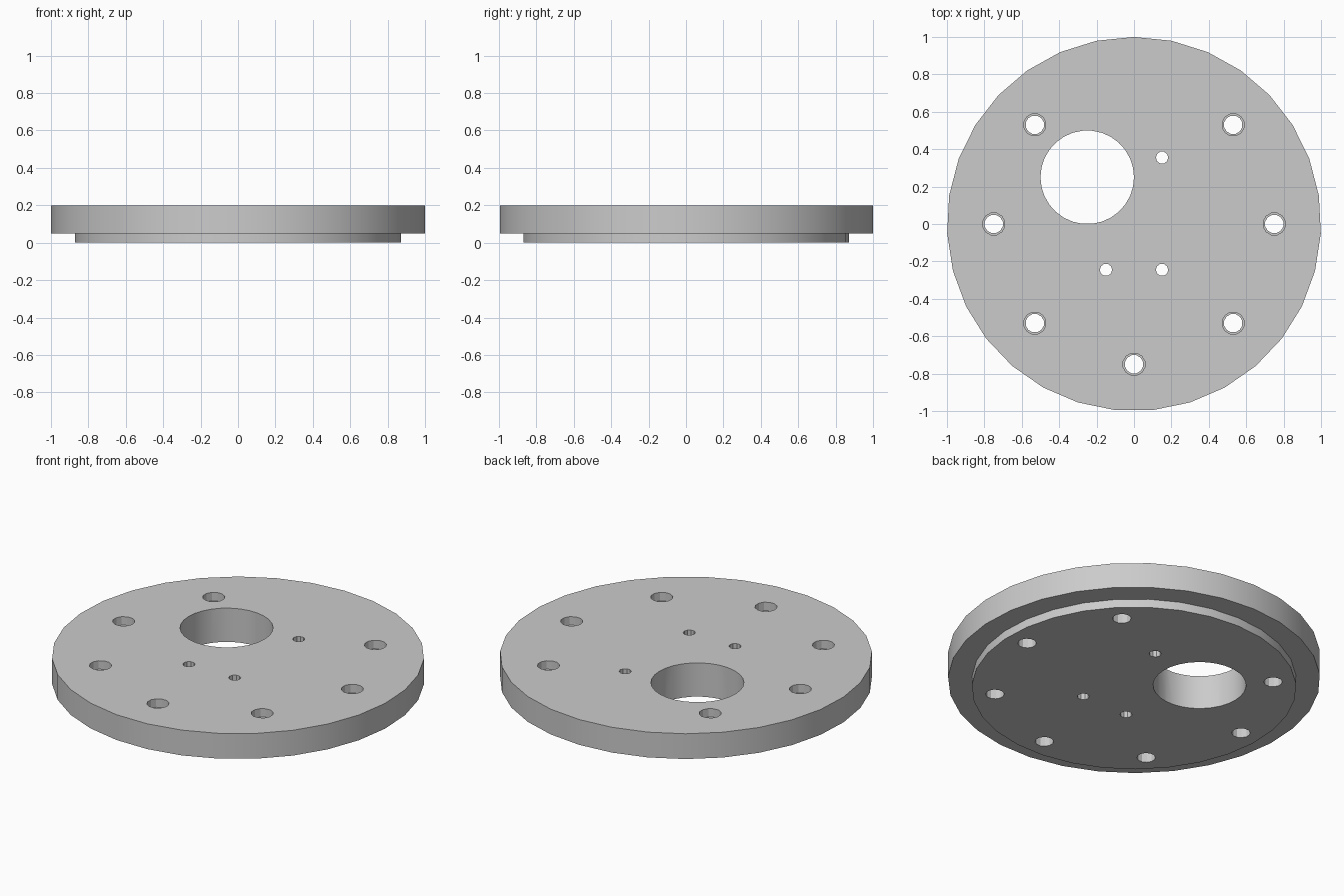
import bpy, bmesh
from math import sin, cos, pi, radians

cube = bpy.data.objects.get("Cube")
if cube:
    bpy.data.objects.remove(cube, do_unlink=True)

grey = bpy.data.materials.new("plain grey")
grey.use_nodes = True
colour = (0.6, 0.6, 0.6, 1)
grey.diffuse_color = colour
grey.node_tree.nodes["Principled BSDF"].inputs["Base Color"].default_value = colour


def turned_solid(bm, x, y, profile, sides, phase=0.0):
    """Closed solid turned about a vertical axis from (radius, height) pairs."""
    rings = []
    for r, z in profile:
        angles = [phase + 2 * pi * i / sides for i in range(sides)]
        rings.append([bm.verts.new((x + r * cos(a), y + r * sin(a), z)) for a in angles])
    for low, high in zip(rings, rings[1:]):
        for i in range(sides):
            j = (i + 1) % sides
            bm.faces.new((low[i], low[j], high[j], high[i]))
    bm.faces.new(rings[0][::-1])
    bm.faces.new(rings[-1])


def make_object(name, bm):
    mesh = bpy.data.meshes.new(name)
    bm.to_mesh(mesh)
    bm.free()
    mesh.materials.append(grey)
    obj = bpy.data.objects.new(name, mesh)
    bpy.context.collection.objects.link(obj)
    return obj


# Flange disc with a stepped locating rim underneath
bm = bmesh.new()
turned_solid(bm, 0, 0, [(0.872, 0), (0.872, 0.05), (1, 0.05), (1, 0.2)], 31, pi / 2)
plate = make_object("flange_plate", bm)

bm = bmesh.new()
# Counterbored bolt holes on a circle, with the back position left blank
for step in range(8):
    if step != 2:
        a = step * pi / 4
        turned_solid(bm, 0.75 * cos(a), 0.75 * sin(a),
                     [(0.05, -0.1), (0.05, 0.15), (0.06, 0.15), (0.06, 0.3)], 12, pi / 12)
# Large offset opening
turned_solid(bm, -0.25, 0.25, [(0.25, -0.1), (0.25, 0.3)], 30)
# Small pin holes
for x, y in [(0.15, 0.355), (0.15, -0.245), (-0.15, -0.245)]:
    turned_solid(bm, x, y, [(0.033, -0.1), (0.033, 0.3)], 10)
cutter = make_object("hole_cutter", bm)
cutter.hide_render = True

# Drill the plate, then remove the cutter
drill = plate.modifiers.new("Drill", 'BOOLEAN')
drill.operation = 'DIFFERENCE'
drill.solver = 'EXACT'
drill.object = cutter
for obj in bpy.context.selected_objects:
    obj.select_set(False)
plate.select_set(True)
bpy.context.view_layer.objects.active = plate
bpy.ops.object.modifier_apply(modifier=drill.name)
bpy.data.objects.remove(cutter, do_unlink=True)
bpy.ops.object.shade_smooth_by_angle(angle=radians(28))
